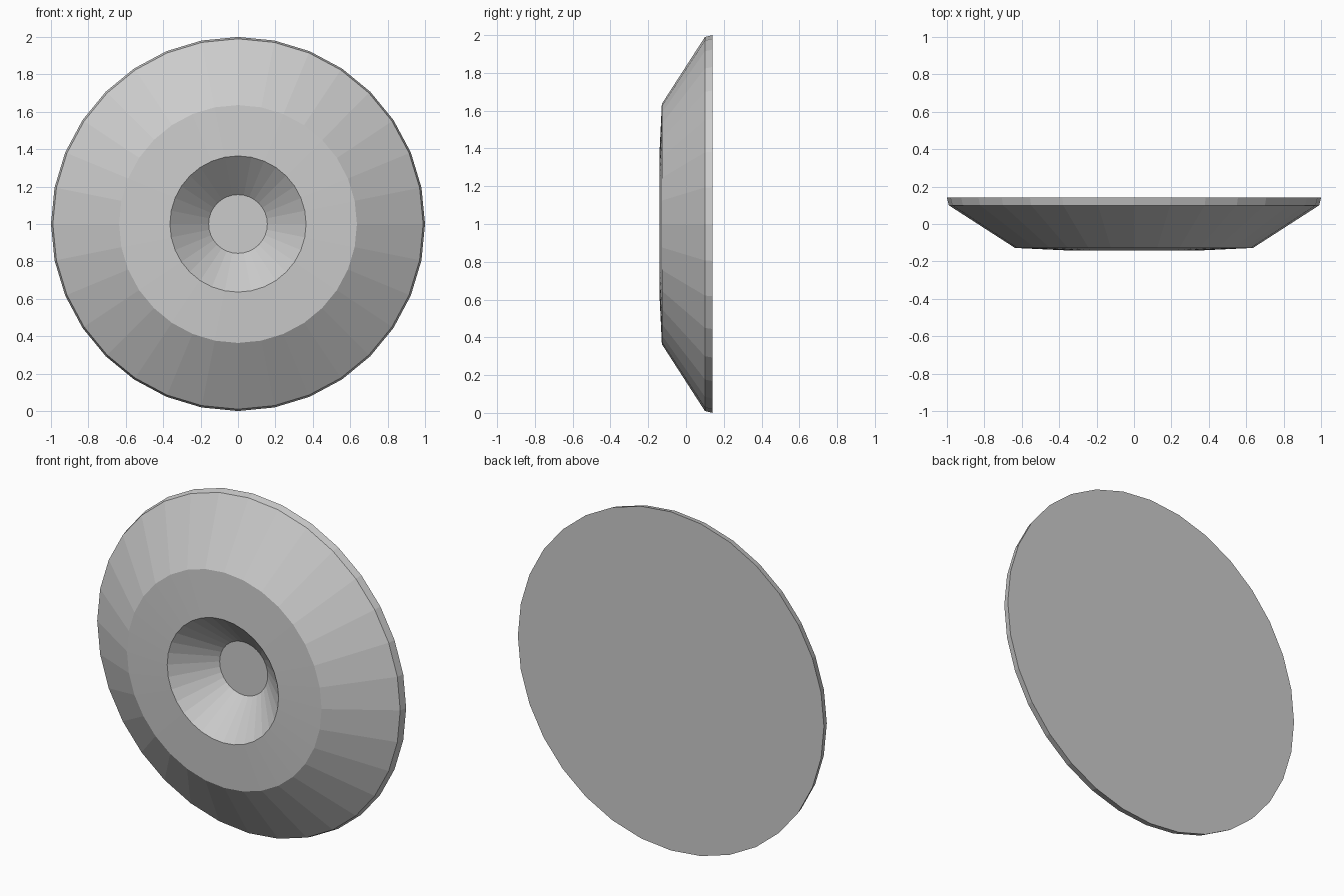
import bpy, bmesh
from math import sin, cos, pi

if "Cube" in bpy.data.objects:
    bpy.data.objects.remove(bpy.data.objects["Cube"])

SIDES = 32
# Profile from back rim to recess floor: (radius, y)
PROFILE = [(1.0, 0.141), (0.99, 0.10), (0.636, -0.128),
           (0.364, -0.141), (0.157, 0.053)]

bm = bmesh.new()

# Rings around the y axis
rings = [[bm.verts.new((r * sin(2 * pi * i / SIDES), y, 1 + r * cos(2 * pi * i / SIDES)))
          for i in range(SIDES)] for r, y in PROFILE]

# Rim, sloped face, front ring and conical recess
for a, b in zip(rings, rings[1:]):
    for i in range(SIDES):
        j = (i + 1) % SIDES
        bm.faces.new((a[i], a[j], b[j], b[i]))

# Flat back and recess floor
bm.faces.new(rings[0])
bm.faces.new(rings[-1])
bmesh.ops.recalc_face_normals(bm, faces=bm.faces)

mesh = bpy.data.meshes.new("dished_disc")
bm.to_mesh(mesh)
bm.free()
disc = bpy.data.objects.new("dished_disc", mesh)
bpy.context.collection.objects.link(disc)
